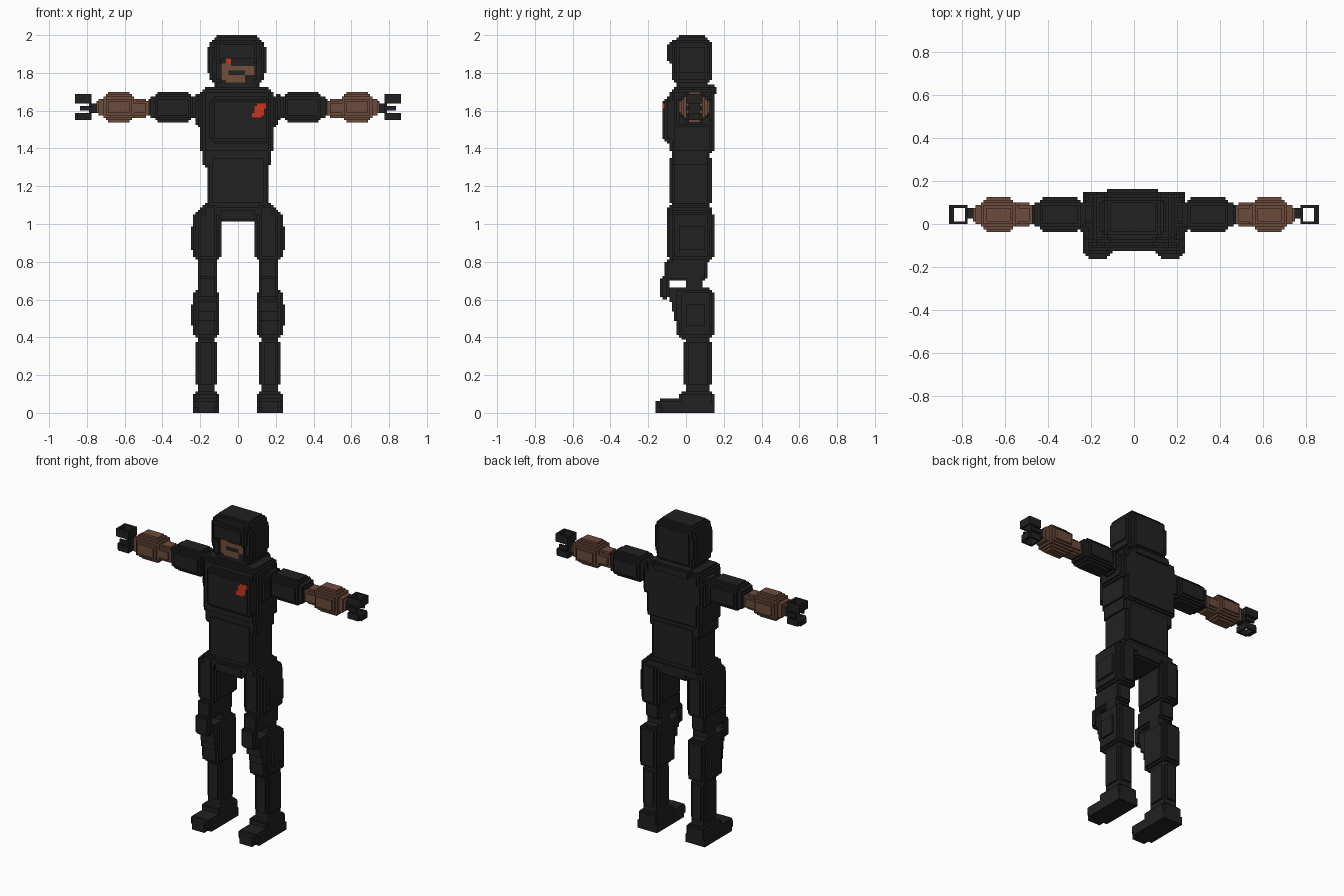
import bpy
import bmesh

V = 0.0125  # edge of one cube cell


def material(name, rgb):
    m = bpy.data.materials.new(name)
    m.diffuse_color = (*rgb, 1)
    return m


MATS = [material("black_cloth", (0.0155, 0.0155, 0.0155)),
        material("brown_leather", (0.150, 0.070, 0.045)),
        material("brown_skin", (0.175, 0.078, 0.043)),
        material("red_mark", (0.60, 0.035, 0.013))]
BLACK, LEATHER, SKIN, RED = range(4)


def cells(x0, x1, y0, y1, z0, z1, c=0):
    """Cube cells of a box whose edges are cut back in c steps."""
    lo = [round(a / V) for a in (x0, y0, z0)]
    hi = [round(a / V) for a in (x1, y1, z1)]
    out = set()
    for i in range(lo[0], hi[0]):
        for j in range(lo[1], hi[1]):
            for k in range(lo[2], hi[2]):
                dx, dy, dz = (min(p - a, b - 1 - p)
                              for p, a, b in zip((i, j, k), lo, hi))
                if dx + dy >= c and dx + dz >= c and dy + dz >= c:
                    out.add((i, j, k))
    return out


def union(*boxes):
    return set().union(*(cells(*b) for b in boxes))


def build(name, filled, colour=lambda x, y, z: BLACK):
    """Mesh the outer faces of a set of cells; colour is a rule on position."""
    bm = bmesh.new()
    verts = {}

    def vert(p):
        if p not in verts:
            verts[p] = bm.verts.new([a * V for a in p])
        return verts[p]

    for cell in sorted(filled):
        mat = colour(*[(a + 0.5) * V for a in cell])
        for axis in range(3):
            u, w = (axis + 1) % 3, (axis + 2) % 3
            for side in (0, 1):
                near = list(cell)
                near[axis] += 2 * side - 1
                if tuple(near) in filled:
                    continue
                ring = []
                for a, b in ((0, 0), (1, 0), (1, 1), (0, 1)):
                    p = list(cell)
                    p[axis] += side
                    p[u] += a
                    p[w] += b
                    ring.append(vert(tuple(p)))
                f = bm.faces.new(ring if side else ring[::-1])
                f.material_index = mat
    mesh = bpy.data.meshes.new(name)
    bm.to_mesh(mesh)
    bm.free()
    for m in MATS:
        mesh.materials.append(m)
    bpy.context.collection.objects.link(bpy.data.objects.new(name, mesh))


def build_pair(name, filled, colour=lambda x, y, z: BLACK):
    build("left_" + name, filled, colour)
    build("right_" + name, {(-i - 1, j, k) for i, j, k in filled}, colour)


# Hooded head: overhanging brim, hollow front, face inside
hood = union((-0.15, 0.1375, -0.075, 0.1375, 1.725, 2.0, 3),
             (-0.1625, 0.15, -0.0625, 0.125, 1.775, 1.9625, 2),
             (-0.125, 0.1125, -0.1, 0.0, 1.8375, 1.975, 2))
hood -= cells(-0.0875, 0.0875, -0.15, -0.05, 1.75, 1.875, 0)
hood |= cells(-0.125, 0.1125, -0.1, -0.05, 1.875, 1.975, 2)


def face_colour(x, y, z):
    if not (-0.065 < y < -0.02):
        return BLACK
    if (x + 0.05) ** 2 + (z - 1.86) ** 2 < 0.016 ** 2:
        return RED
    if -0.045 < x < 0.04 and 1.785 < z < 1.815:
        return BLACK
    cheek = -0.085 < x < -0.04 and 1.7625 < z < 1.85
    chin = -0.065 < x < 0.04 and 1.75 < z < 1.79
    lip = -0.05 < x < 0.09 and 1.7875 < z < 1.8375
    return SKIN if cheek or chin or lip else BLACK


build("hooded_head", hood, face_colour)
build("neck", union((-0.1125, 0.1, -0.05, 0.1125, 1.7, 1.75)))


# Chest armour with a red mark on the front
def chest_colour(x, y, z):
    on_mark = abs(z - 1.598) < 0.04 and abs(x - 0.113 - 0.35 * (z - 1.598)) < 0.027
    return RED if on_mark and y < -0.05 else BLACK


build("chest", union((-0.2, 0.1875, -0.0875, 0.15, 1.3625, 1.725, 2),
                     (-0.225, 0.2125, -0.0625, 0.15, 1.5, 1.675, 2),
                     (-0.15, 0.175, -0.125, 0.0, 1.425, 1.675, 2),
                     (-0.1375, 0.125, -0.05, 0.1625, 1.675, 1.7375, 1)),
      chest_colour)

# Abdomen and hips
build("abdomen", union((-0.1625, 0.1625, -0.0875, 0.1375, 1.0875, 1.375, 2),
                       (-0.1875, 0.175, -0.075, 0.125, 1.3, 1.3875, 1)))
build("hips", union((-0.2, 0.1875, -0.0875, 0.1375, 1.025, 1.1125, 2),
                    (-0.1, 0.1, -0.1, 0.1375, 1.0125, 1.0875, 1)))

# Arms
build_pair("shoulder", cells(0.175, 0.25, -0.0125, 0.1125, 1.55, 1.6875, 2))
build_pair("upper_arm", union((0.225, 0.4625, -0.0375, 0.125, 1.5375, 1.7, 3),
                              (0.4375, 0.475, -0.025, 0.1125, 1.55, 1.6875, 2)))
build_pair("forearm", union((0.4625, 0.7375, -0.0125, 0.1, 1.5625, 1.6625, 2),
                            (0.525, 0.7375, -0.0375, 0.125, 1.5375, 1.7, 4),
                            (0.7, 0.75, -0.0125, 0.1, 1.5625, 1.675, 2)),
           lambda x, y, z: LEATHER)

# Hands: palm block with three fingers curled into rings
hand = union((0.7375, 0.8, 0.025, 0.075, 1.5875, 1.6375, 0),
             (0.775, 0.8, 0.0, 0.0875, 1.5625, 1.675, 1))
for z0, z1, tip in ((1.55, 1.5875, 0.85), (1.6, 1.625, 0.8375), (1.6375, 1.6875, 0.8625)):
    ring = cells(0.775, tip, 0.0, 0.0875, z0, z1)
    hand |= ring - cells(0.8, tip - 0.0125, 0.0125, 0.075, z0, z1)
hand -= cells(0.7875, 0.8375, 0.0125, 0.075, 1.4, 1.8)
hand |= cells(0.8375, 0.8625, 0.0125, 0.075, 1.55, 1.5875)
build_pair("hand", hand)

# Legs
build_pair("thigh", union((0.0875, 0.2375, -0.1, 0.15, 0.7875, 1.0875, 3),
                          (0.1, 0.25, -0.075, 0.1375, 0.825, 1.025, 3),
                          (0.1, 0.2, -0.1, 0.1375, 1.0, 1.1125, 2),
                          (0.1125, 0.2125, -0.1125, 0.1125, 0.7, 0.8125, 1)))
build_pair("knee", union((0.1125, 0.2125, 0.0, 0.0875, 0.6375, 0.725, 0),
                         (0.1125, 0.2125, -0.1375, -0.0875, 0.6, 0.725, 1),
                         (0.125, 0.2, -0.1125, -0.0875, 0.6875, 0.75, 0)))
build_pair("calf", union((0.1, 0.2375, -0.05, 0.15, 0.3875, 0.6625, 2),
                         (0.125, 0.25, -0.025, 0.125, 0.4375, 0.6, 2),
                         (0.1125, 0.225, -0.0625, 0.0, 0.475, 0.6625, 1),
                         (0.1125, 0.2125, -0.075, 0.0, 0.5375, 0.6625, 0),
                         (0.1125, 0.2125, -0.0875, 0.0, 0.5875, 0.6625, 0)))
build_pair("shin", union((0.1125, 0.225, -0.0125, 0.1375, 0.125, 0.4, 2),
                         (0.125, 0.2125, 0.0, 0.125, 0.1, 0.1375, 0)))
build_pair("boot", union((0.1, 0.2375, -0.0375, 0.15, 0.0125, 0.1125, 1),
                         (0.1, 0.2375, -0.15, 0.0, 0.0125, 0.075, 1),
                         (0.1, 0.2375, -0.125, 0.15, 0.0, 0.05, 0),
                         (0.125, 0.2125, -0.1625, 0.0, 0.0, 0.0625, 0)))
